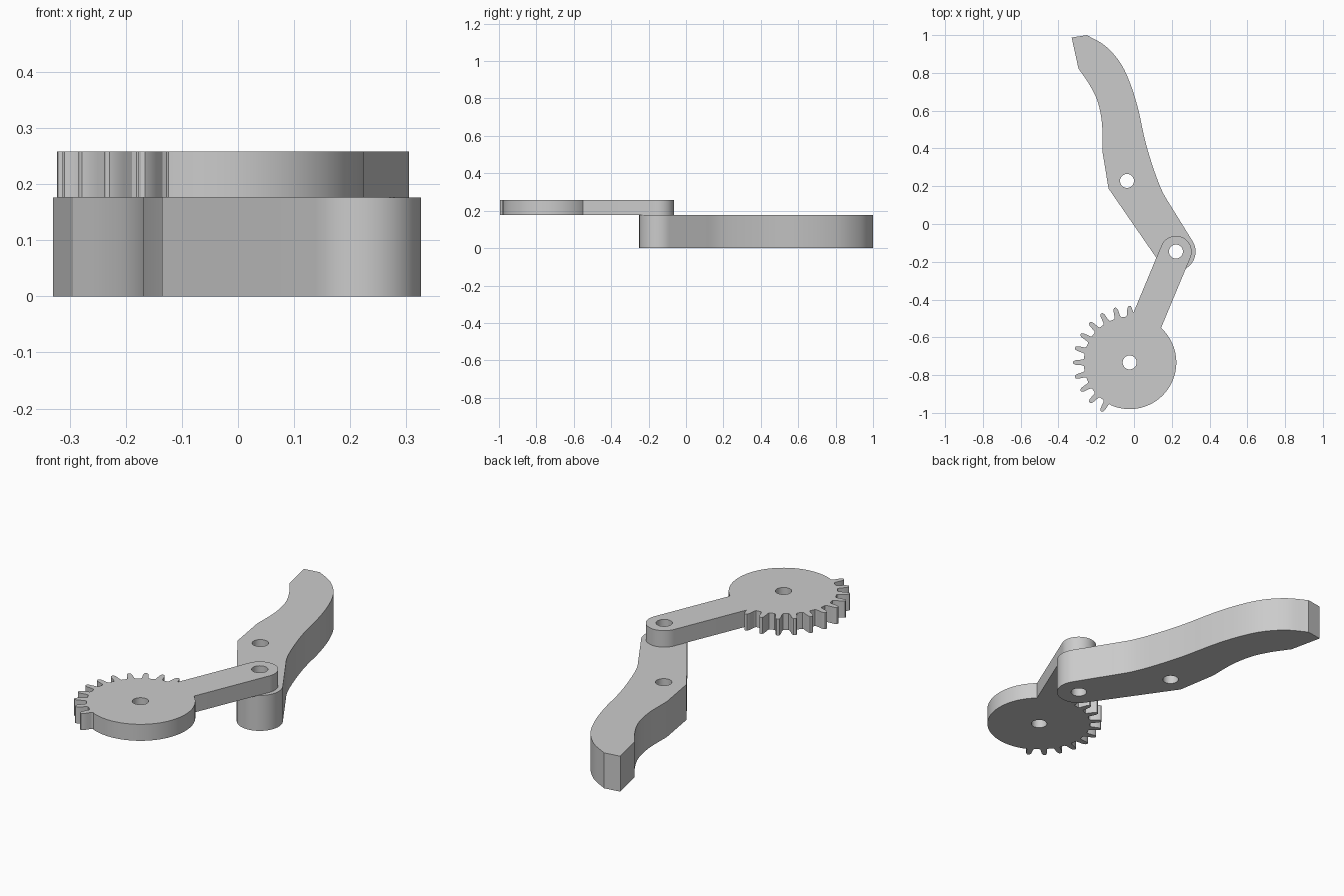
import bpy, bmesh
from math import sin, cos, asin, radians, degrees
from mathutils import Vector

cube = bpy.data.objects.get("Cube")
if cube:
    bpy.data.objects.remove(cube, do_unlink=True)

grey = bpy.data.materials.new("plain grey")
grey.use_nodes = True
grey.diffuse_color = (0.6, 0.6, 0.6, 1)
grey.node_tree.nodes["Principled BSDF"].inputs["Base Color"].default_value = (0.6, 0.6, 0.6, 1)

PIN = Vector((0.222, -0.146))      # joint shared by both parts
HUB = Vector((-0.023, -0.733))     # gear centre
PIVOT = Vector((-0.037, 0.228))    # second hole of the claw
HOLE = 0.037


def polar(centre, radius, angle):
    a = radians(angle)
    return centre + radius * Vector((cos(a), sin(a)))


def arc(centre, radius, start, end, steps):
    return [polar(centre, radius, start + (end - start) * i / steps) for i in range(steps + 1)]


def smooth_path(points, steps=6):
    """Catmull-Rom curve through the points."""
    p = [Vector(q) for q in points]
    p = [2 * p[0] - p[1]] + p + [2 * p[-1] - p[-2]]
    path = []
    for a, b, c, d in zip(p, p[1:], p[2:], p[3:]):
        for i in range(steps):
            t = i / steps
            path.append(0.5 * (2 * b + (c - a) * t + (2 * a - 5 * b + 4 * c - d) * t ** 2
                               + (3 * b - a - 3 * c + d) * t ** 3))
    return path + [p[-2]]


def plate(name, outline, holes, bottom, top):
    """Flat part cut from an outline, with round holes."""
    curve = bpy.data.curves.new(name, "CURVE")
    curve.dimensions = "2D"
    curve.fill_mode = "BOTH"
    curve.extrude = (top - bottom) / 2
    for loop in [outline] + [arc(h, HOLE, 0, 360, 40)[:-1] for h in holes]:
        spline = curve.splines.new("POLY")
        spline.points.add(len(loop) - 1)
        for point, co in zip(spline.points, loop):
            point.co = (co.x, co.y, 0, 1)
        spline.use_cyclic_u = True
    obj = bpy.data.objects.new(name, curve)
    bpy.context.collection.objects.link(obj)
    bpy.ops.object.select_all(action="DESELECT")
    obj.select_set(True)
    bpy.context.view_layer.objects.active = obj
    bpy.ops.object.convert(target="MESH")
    obj = bpy.context.object
    obj.name = name
    bm = bmesh.new()
    bm.from_mesh(obj.data)
    bmesh.ops.remove_doubles(bm, verts=bm.verts, dist=0.0002)
    bmesh.ops.translate(bm, verts=bm.verts, vec=(0, 0, (top + bottom) / 2))
    bmesh.ops.recalc_face_normals(bm, faces=bm.faces)
    bm.to_mesh(obj.data)
    bm.free()
    obj.data.materials.clear()
    obj.data.materials.append(grey)
    bpy.ops.object.shade_smooth_by_angle(angle=radians(20))


# Claw: curved outer edge, round joint end, then the inner edge back to the tip
outer = smooth_path([(-.25, 1), (-.155, .945), (-.077, .86), (-.024, .754), (.02, .616),
                     (.06, .437), (.105, .288), (.15, .172), (.2, .087)])
joint_end = arc(PIN, 0.104, 35, -145, 32)
inner = smooth_path([(-.168, .39), (-.169, .526), (-.19, .64), (-.233, .733), (-.294, .823)])
claw = outer + joint_end + [Vector((-.135, .188))] + inner + [Vector((-.33, .987))]
plate("claw", claw, [PIN, PIVOT], 0, 0.176)

# Gear with lever arm: arm end, toothed side, then the plain round side
ROOT, DISC, ARM = 0.243, 0.247, 0.083
heading = degrees((PIN - HUB).angle_signed(Vector((1, 0))))
lever = arc(PIN, ARM, heading - 90, heading + 90, 28)
lever.append(polar(HUB, 0.264, heading + degrees(asin(ARM / 0.264))))
flank = [(4.6, ROOT), (3.5, .25), (2.9, .27), (2.4, .287), (1.3, .298)]
tooth = [(-a, r) for a, r in flank] + [(0, .3)] + [(a, r) for a, r in reversed(flank)]
for i in range(11):
    for a, r in tooth:
        if i or a > -2.6:
            lever.append(polar(HUB, r, 90 + 15 * i + a))
lever += arc(HUB, DISC, 246, 360 + heading - degrees(asin(ARM / DISC)), 64)
plate("gear_lever", lever, [PIN, HUB], 0.176, 0.258)
